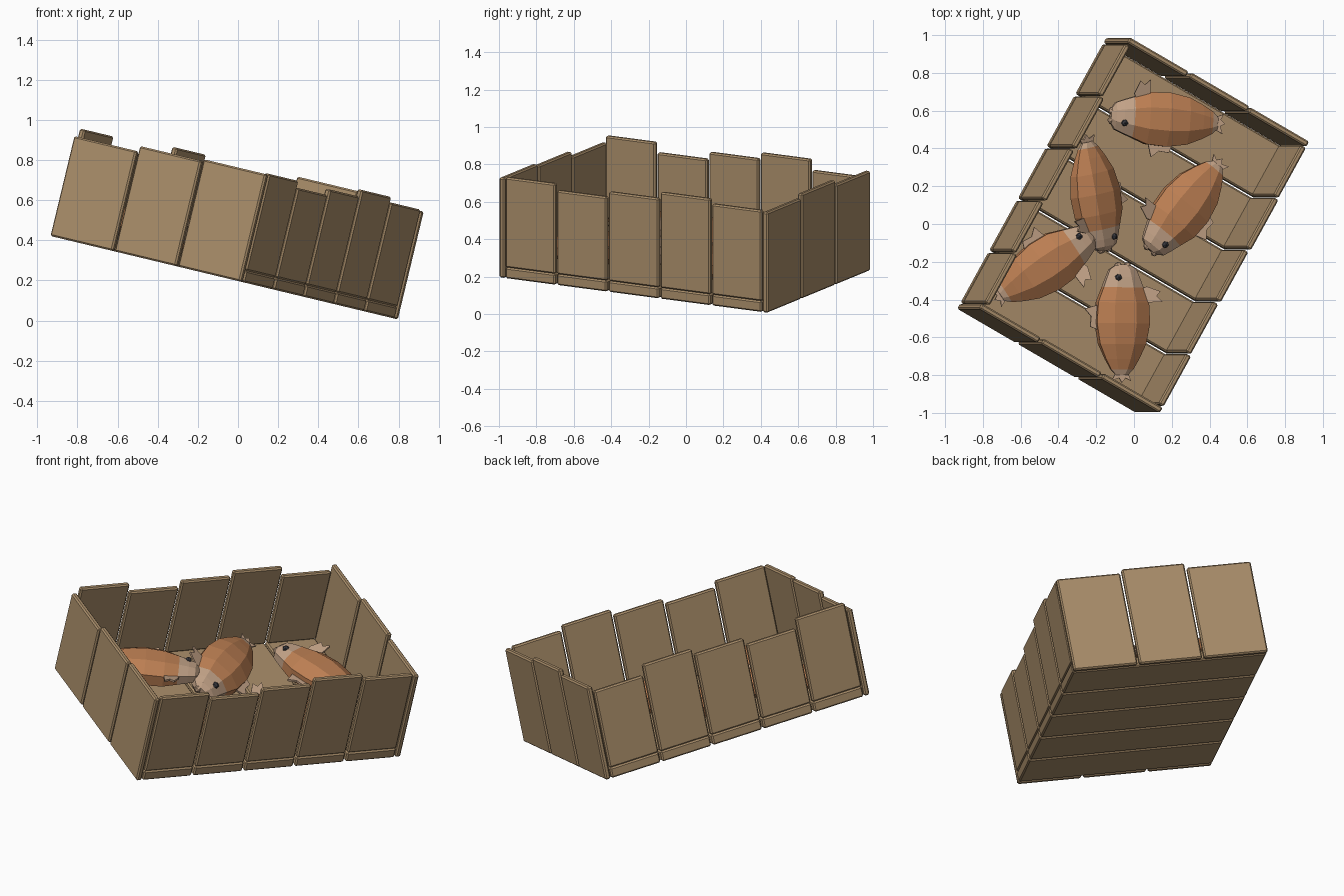
import bpy, bmesh
from math import cos, sin, pi, radians
from mathutils import Matrix, Vector

if "Cube" in bpy.data.objects:
    bpy.data.objects.remove(bpy.data.objects["Cube"])


def material(name, rgb):
    m = bpy.data.materials.new(name)
    m.diffuse_color = (*rgb, 1)
    m.use_nodes = True
    m.node_tree.nodes["Principled BSDF"].inputs["Base Color"].default_value = m.diffuse_color
    return m


WOOD = material("wood", (0.40, 0.27, 0.145))
ORANGE = material("orange_scales", (0.50, 0.21, 0.085))
BEIGE = material("pale_skin", (0.54, 0.36, 0.24))
DARK = material("eye_dark", (0.05, 0.05, 0.06))

# Crate frame: tilted about y, turned about its own normal
TILT, TURN = radians(13.5), radians(60.5)
CORNER = Vector((0.01, -1.0, 0.195))
CRATE = Matrix.Translation(CORNER) @ Matrix.Rotation(TILT, 4, 'Y') @ Matrix.Rotation(TURN, 4, 'Z')
L, W = 1.65, 1.12        # crate length and width
T, FLOOR, GAP = 0.032, 0.06, 0.012


def add_object(name, bm, mats, matrix):
    bmesh.ops.recalc_face_normals(bm, faces=bm.faces)
    me = bpy.data.meshes.new(name)
    bm.to_mesh(me)
    bm.free()
    for m in mats:
        me.materials.append(m)
    ob = bpy.data.objects.new(name, me)
    bpy.context.collection.objects.link(ob)
    ob.matrix_world = matrix
    return ob


def plank(name, lo, hi):
    lo, hi = Vector(lo), Vector(hi)
    bm = bmesh.new()
    bmesh.ops.create_cube(bm, size=1)
    for v in bm.verts:
        v.co = Vector([(lo[i] + hi[i]) / 2 + v.co[i] * (hi[i] - lo[i]) for i in range(3)])
    ob = add_object(name, bm, [WOOD], CRATE)
    b = ob.modifiers.new("worn_edges", 'BEVEL')
    b.width, b.segments = 0.008, 1


# Floor boards with the long walls standing on their ends
step = (L - 2 * T) / 5
near = [0.555, 0.52, 0.55, 0.585, 0.558]
far = [0.555, 0.50, 0.54, 0.574, 0.515]
for i in range(5):
    a = T + i * step + GAP / 2
    b = T + (i + 1) * step - GAP / 2
    plank(f"floor_board_{i+1}", (a, 0, 0), (b, W, FLOOR))
    plank(f"right_wall_board_{i+1}", (a, 0, FLOOR), (b, T, near[i]))
    plank(f"left_wall_board_{i+1}", (a, W - T, FLOOR), (b, W, far[i]))

# End walls, three wide boards each
step = W / 3
for i, (h0, h1) in enumerate(zip((0.55, 0.54, 0.512), (0.552, 0.575, 0.548))):
    a = i * step + (GAP / 2 if i else 0)
    b = (i + 1) * step - (GAP / 2 if i < 2 else 0)
    plank(f"front_wall_board_{i+1}", (0, a, 0), (T, b, h0))
    plank(f"back_wall_board_{i+1}", (L - T, a, 0), (L, b, h1))


def fin(bm, pts, z, tilt=0.0, thick=0.012):
    # flat fin outline given thickness; tilt lifts it away from the body
    rings = []
    for dz in (-thick / 2, thick / 2):
        rings.append([bm.verts.new((x, y, z + dz + tilt * abs(y - pts[0][1]))) for x, y in pts])
    n = len(pts)
    faces = [bm.faces.new(rings[0]), bm.faces.new(rings[1])]
    faces += [bm.faces.new((rings[0][i], rings[0][(i + 1) % n], rings[1][(i + 1) % n], rings[1][i]))
              for i in range(n)]
    for f in faces:
        f.material_index = 1


# Fish lying on its side: head at x = 0, tail at x = 0.62
STATIONS = [(0.0, 0.035, 0.022), (0.025, 0.072, 0.045), (0.065, 0.088, 0.056), (0.12, 0.108, 0.066),
            (0.20, 0.138, 0.078), (0.31, 0.144, 0.082), (0.42, 0.125, 0.068),
            (0.50, 0.09, 0.045), (0.555, 0.06, 0.026), (0.585, 0.032, 0.014)]


def fish(name, matrix):
    bm = bmesh.new()
    rings = [[bm.verts.new((x, hw * cos(t) / cos(pi / 8), hh * sin(t) / cos(pi / 8)))
              for t in [pi / 8 + k * pi / 4 for k in range(8)]] for x, hw, hh in STATIONS]
    for s in range(len(rings) - 1):
        for k in range(8):
            j = (k + 1) % 8
            f = bm.faces.new((rings[s][k], rings[s][j], rings[s + 1][j], rings[s + 1][k]))
            f.material_index = 0 if 3 <= s <= 7 else 1
    for ring in (rings[0], rings[-1]):
        bm.faces.new(ring).material_index = 1
    # tail, large fin, small fin
    fin(bm, [(0.565, -0.03), (0.615, -0.055), (0.60, -0.015), (0.625, 0.0),
             (0.60, 0.02), (0.615, 0.05), (0.565, 0.03)], 0)
    fin(bm, [(0.13, 0.09), (0.115, 0.125), (0.14, 0.195), (0.165, 0.175),
             (0.195, 0.205), (0.20, 0.12)], 0.02, 0.25)
    fin(bm, [(0.21, -0.12), (0.235, -0.205), (0.275, -0.17), (0.33, -0.175), (0.35, -0.12)], 0.0)
    # lips
    for y in (-0.025, 0.025):
        bmesh.ops.create_icosphere(bm, subdivisions=1, radius=0.024,
                                   matrix=Matrix.Translation((0.008, y, 0)))
    for f in bm.faces:
        if f.calc_center_median().x < 0.1:
            f.material_index = 1
    # eyes on both flanks
    for z in (-1, 1):
        r = bmesh.ops.create_icosphere(bm, subdivisions=1, radius=0.02,
                                       matrix=Matrix.Translation((0.068, -0.035, z * 0.053)))
        for f in {f for v in r['verts'] for f in v.link_faces}:
            f.material_index = 2
    add_object(name, bm, [ORANGE, BEIGE, DARK], matrix)


NORMAL = CRATE.to_3x3() @ Vector((0, 0, 1))


def over_floor(x, y, h):
    # world point seen at (x, y) from above, h over the crate underside
    z = CORNER.z + (h - NORMAL.x * (x - CORNER.x) - NORMAL.y * (y - CORNER.y)) / NORMAL.z
    return Vector((x, y, z))


# head, tail, roll
CATCH = [((-0.125, 0.575, 0.14), (0.48, 0.53, 0.14), 0),
         ((-0.155, -0.14, 0.13), (-0.25, 0.44, 0.17), 24),
         ((-0.225, -0.055, 0.18), (-0.72, -0.39, 0.14), 0),
         ((0.085, -0.14, 0.14), (0.47, 0.35, 0.14), 0),
         ((-0.06, -0.215, 0.14), (-0.065, -0.835, 0.14), 0)]
for i, (head, tail, roll) in enumerate(CATCH):
    p = over_floor(*head)
    x = (over_floor(*tail) - p).normalized()
    y = NORMAL.cross(x).normalized()
    z = x.cross(y)
    m = Matrix((x, y, z)).transposed().to_4x4()
    fish(f"fish_{i+1}", Matrix.Translation(p) @ m @ Matrix.Rotation(radians(roll), 4, 'X'))
